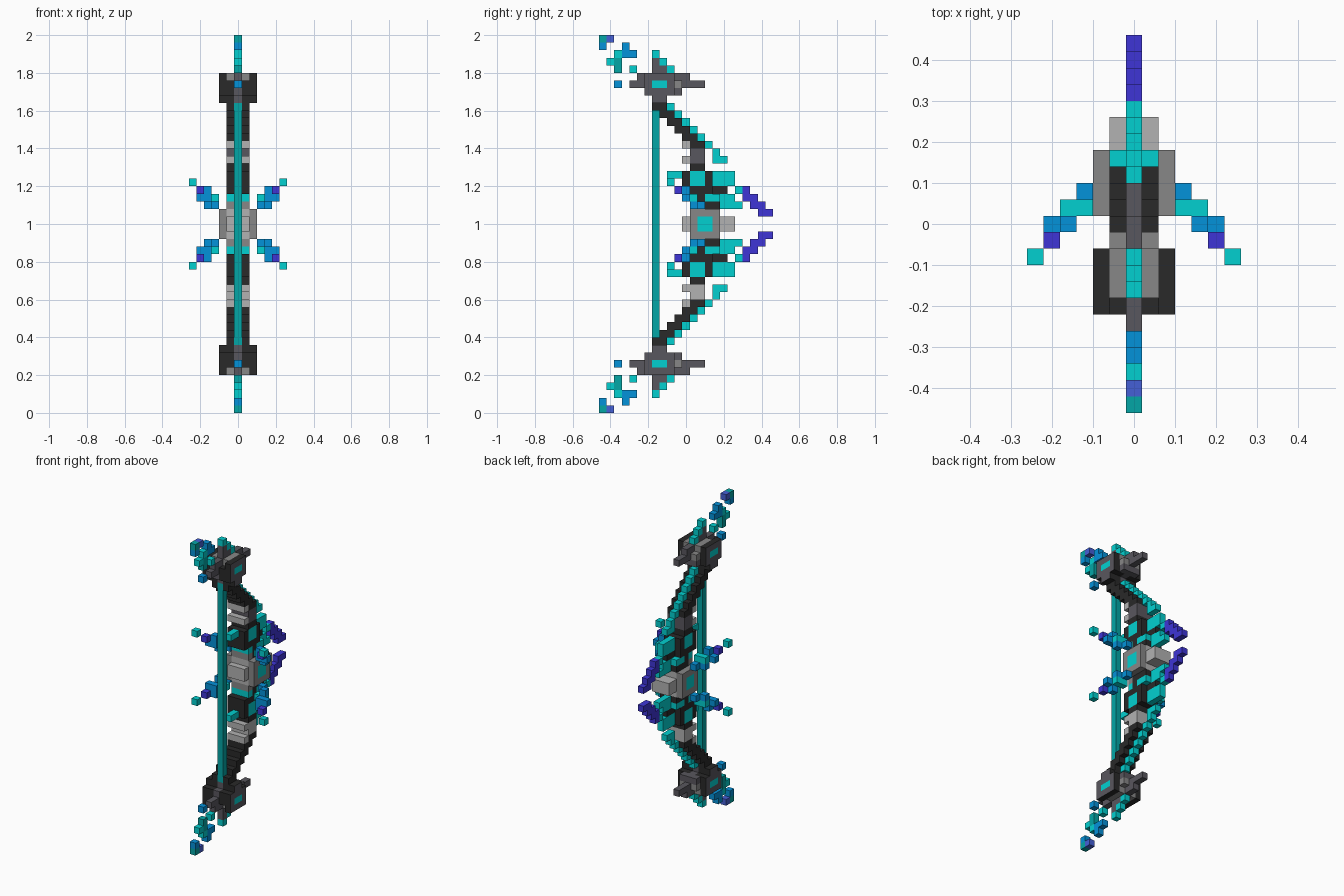
import bpy
import bmesh
from mathutils import Vector

cube = bpy.data.objects.get("Cube")
if cube:
    bpy.data.objects.remove(cube)

UNIT = 0.04      # edge of one block
LAYERS = 50      # blocks from bottom to top


def linear(c):
    return c / 12.92 if c <= 0.04045 else ((c + 0.055) / 1.055) ** 2.4


# Palette: letter -> name and colour
PALETTE = {
    "T": ("teal", "02d0d0"),
    "D": ("deep teal", "04a6a6"),
    "B": ("blue", "0492da"),
    "M": ("indigo", "4560d6"),
    "V": ("violet", "3e35d6"),
    "K": ("charcoal", "292929"),
    "S": ("slate grey", "59575e"),
    "G": ("mid grey", "878787"),
    "L": ("light grey", "b2b2b2"),
}
LETTERS = list(PALETTE)
materials = []
for name, code in PALETTE.values():
    rgba = [linear(v / 255) for v in bytes.fromhex(code)] + [1.0]
    mat = bpy.data.materials.new(name)
    mat.use_nodes = True
    mat.diffuse_color = rgba
    mat.node_tree.nodes["Principled BSDF"].inputs["Base Color"].default_value = rgba
    materials.append(mat)

# Charcoal blocks whose left and right faces have another colour
OUTER = {"c": "S", "i": "T"}

filled = set()
parts = {}


def part(name, columns, top, back, rows, lower={}):
    """Blocks of one part: rows run downwards from the top, letters run front to back.
    Every part is mirrored left to right and top to bottom; lower swaps colours below."""
    cells = parts.setdefault(name, {})
    for r, row in enumerate(rows):
        for c, letter in enumerate(row):
            if letter == ".":
                continue
            for x in {s * col for col in columns for s in (-1, 1)}:
                mirrored = LAYERS - 1 - top - r
                for z, shade in ((top + r, letter), (mirrored, lower.get(letter, letter))):
                    key = (x, back + c, z)
                    if key not in filled:
                        filled.add(key)
                        cells[key] = shade


# String
part("string", [0], 9, -4, ["D"] * 16)

# Loose sparks beyond each tip
part("tip_sparks", [0], 0, -11, [
    "DM",
    "B..B",
    "..TBB",
    ".TD",
    "..D.T",
    "",
    "..B",
])

# Tip spike with its cross plate
part("tip_spike", [0], 2, -7, [
    "...T",
    "...ST",
    "...SST",
    ".SSSSSSS",
    "SSSSSSSSSS",
    "..SSSSS",
    "...SS",
])

# Blocks around each tip, with teal inlays on the sides
part("tip_collar", [1], 5, -5, [".GGG", "KGGGG", "KKKKS", ".KK"])
part("tip_block", [2], 5, -5, ["cccc", "ciic", "cccc", ".cc"])

# Bright stepped edge on the back of the limbs
part("limb_edge", [0], 9, -2, [
    "T",
    ".T",
    "..T",
    "...T",
    "....T",
    ".....T",
    "......T",
    "......TT",
])

# Fins near the grip and the swept violet blades
part("fins", [0], 18, -2, [
    "TT....TTT",
    "......TTT",
    ".....KKK",
    ".....TTTT",
    ".....KKTTT",
])
part("blades", [0], 20, 7, ["TV", ".VV", "..VV", "...VV"])

# Limbs, three blocks wide
part("limbs", [0, 1], 9, -4, [
    "KK",
    ".KK",
    "..KK",
    "...KK",
    "....KK",
    "....LKK",
    ".....SS",
    "....LSS",
    ".....KK",
    "....KTTK",
    "....KTTK",
    "....KKKK",
    ".....TKTT",
    ".....GKKK",
], lower={"S": "L"})

# Grip
part("grip_core", [0, 1], 23, 0, [".LLLL", "LLLLLLL"])
part("grip_cheeks", [2], 23, 1, ["GGGG", "GTTG"])

# Side wings, curving outwards and forwards
part("wing_roots", [3], 21, 1, ["T", ".B"])
part("wing_middles", [4], 20, 0, ["B", "BT", ".B"])
part("wing_ends", [5], 20, -1, ["V", ".B"])
part("wing_tips", [6], 19, -2, ["T"])

AXES = [Vector(a) for a in ((1, 0, 0), (0, 1, 0), (0, 0, 1))]


def build(name, cells):
    bm = bmesh.new()
    corners = {}

    def corner(p):
        key = tuple(round(v * 2) for v in p)
        if key not in corners:
            corners[key] = bm.verts.new(p * UNIT)
        return corners[key]

    for (x, y, z), letter in cells.items():
        centre = Vector((x, y, LAYERS - z - 0.5))
        for axis in range(3):
            u, v = AXES[(axis + 1) % 3] / 2, AXES[(axis + 2) % 3] / 2
            colour = letter
            if letter in OUTER:
                colour = OUTER[letter] if axis == 0 else "K"
            for sign in (-1, 1):
                n = AXES[axis] * sign
                # Skip faces hidden against a neighbouring block
                if (x + int(n.x), y + int(n.y), z - int(n.z)) in filled:
                    continue
                mid = centre + n / 2
                ring = [mid - u - v, mid + u - v, mid + u + v, mid - u + v]
                face = bm.faces.new([corner(p) for p in ring[::sign]])
                face.material_index = LETTERS.index(colour)
    mesh = bpy.data.meshes.new(name)
    bm.to_mesh(mesh)
    bm.free()
    for mat in materials:
        mesh.materials.append(mat)
    obj = bpy.data.objects.new(name, mesh)
    bpy.context.collection.objects.link(obj)


for name, cells in parts.items():
    build(name, cells)
